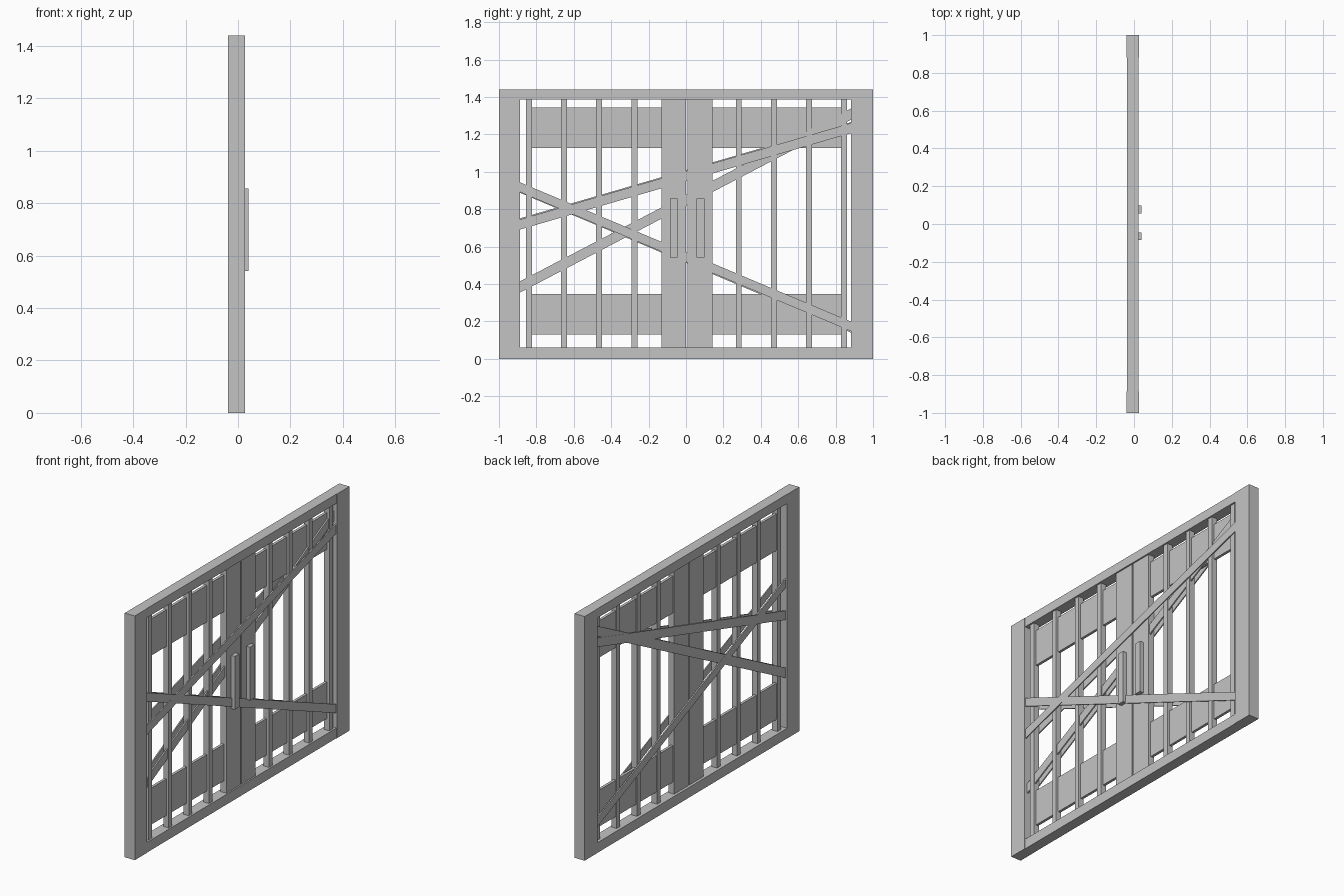
import bpy, bmesh

if "Cube" in bpy.data.objects:
    bpy.data.objects.remove(bpy.data.objects["Cube"])

grey = bpy.data.materials.new("plain grey")
grey.diffuse_color = (0.55, 0.55, 0.55, 1)
grey.use_nodes = True
grey.node_tree.nodes["Principled BSDF"].inputs["Base Color"].default_value = grey.diffuse_color


def prism(name, x0, x1, profile):
    """Extrude a (y, z) outline from x0 to x1."""
    bm = bmesh.new()
    face = bm.faces.new([bm.verts.new((x0, y, z)) for y, z in profile])
    ext = bmesh.ops.extrude_face_region(bm, geom=[face])
    verts = [v for v in ext["geom"] if isinstance(v, bmesh.types.BMVert)]
    bmesh.ops.translate(bm, verts=verts, vec=(x1 - x0, 0, 0))
    bmesh.ops.recalc_face_normals(bm, faces=bm.faces)
    mesh = bpy.data.meshes.new(name)
    bm.to_mesh(mesh)
    bm.free()
    mesh.materials.append(grey)
    obj = bpy.data.objects.new(name, mesh)
    bpy.context.collection.objects.link(obj)
    return obj


def box(name, x0, x1, y0, y1, z0, z1):
    return prism(name, x0, x1, [(y0, z0), (y1, z0), (y1, z1), (y0, z1)])


def brace(name, x0, x1, z_left, z_right, half):
    """Sloping flat bar whose ends are buried in the outer posts."""
    ya, yb = -0.887, 0.882
    slope = (z_right - z_left) / (yb - ya)
    a, b = ya - 0.04, yb + 0.04
    za, zb = z_left - 0.04 * slope, z_right + 0.04 * slope
    return prism(name, x0, x1, [(a, za - half), (b, zb - half),
                                (b, zb + half), (a, za + half)])


# Outer frame
box("left_post", -0.039, 0.027, -1.0, -0.887, 0.0, 1.44)
box("right_post", -0.039, 0.027, 0.882, 1.0, 0.0, 1.44)
box("bottom_rail", -0.038, 0.025, -0.999, 0.999, 0.0, 0.06)
box("top_rail", -0.038, 0.025, -0.999, 0.999, 1.385, 1.44)

# Meeting posts with a narrow gap between the two leaves
box("left_meeting_post", -0.022, 0.016, -0.132, 0.001, 0.05, 1.39)
box("right_meeting_post", -0.022, 0.016, 0.009, 0.142, 0.05, 1.39)

# Upright bars
for i in range(4):
    for side in (-1, 1):
        c = 0.003 + side * (0.279 + 0.188 * i)
        box("upright_bar", -0.02, 0.015, c - 0.016, c + 0.016, 0.05, 1.39)

# Solid panels, top and bottom of each leaf
for y0, y1 in ((-0.83, -0.12), (0.13, 0.835)):
    for z0, z1 in ((0.13, 0.345), (1.127, 1.343)):
        box("panel", -0.015, 0.001, y0, y1, z0, z1)

# Diagonal braces on both faces
brace("falling_brace_front", 0.016, 0.022, 0.917, 0.173, 0.026)
brace("falling_brace_back", -0.029, -0.022, 0.913, 0.166, 0.026)
brace("rising_brace_front", 0.0165, 0.0225, 0.718, 1.233, 0.027)
brace("rising_brace_back", -0.0295, -0.0225, 0.724, 1.238, 0.027)
brace("steep_brace_front", 0.001, 0.009, 0.384, 1.308, 0.03)
brace("steep_brace_back", -0.0285, -0.0215, 0.384, 1.308, 0.03)

# Pull handles
box("left_handle", 0.015, 0.04, -0.086, -0.045, 0.542, 0.856)
box("right_handle", 0.015, 0.04, 0.056, 0.098, 0.542, 0.856)
